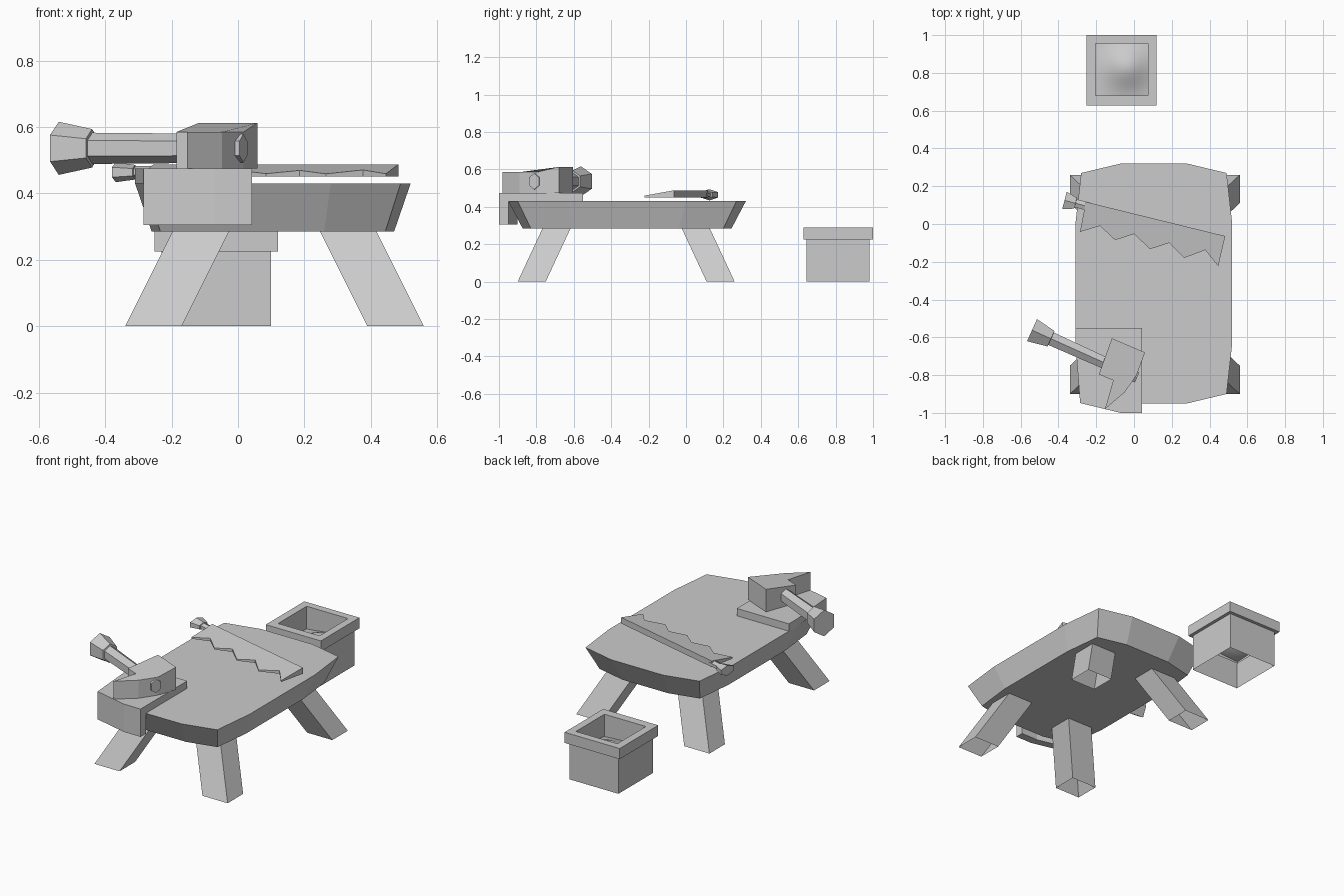
import bpy, bmesh, math
from mathutils import Vector

if "Cube" in bpy.data.objects:
    bpy.data.objects.remove(bpy.data.objects["Cube"])


def loft(name, rings, cap_start=True, cap_end=True):
    """Skin a list of equal-length point loops into one mesh object."""
    bm = bmesh.new()
    loops = [[bm.verts.new(p) for p in ring] for ring in rings]
    n = len(rings[0])
    for a, b in zip(loops, loops[1:]):
        for i in range(n):
            j = (i + 1) % n
            bm.faces.new((a[i], a[j], b[j], b[i]))
    if cap_start:
        bm.faces.new(loops[0][::-1])
    if cap_end:
        bm.faces.new(loops[-1])
    bmesh.ops.recalc_face_normals(bm, faces=bm.faces)
    mesh = bpy.data.meshes.new(name)
    bm.to_mesh(mesh)
    bm.free()
    ob = bpy.data.objects.new(name, mesh)
    bpy.context.collection.objects.link(ob)
    return ob


def at_z(pts, z):
    return [(x, y, z) for x, y in pts]


def rect(x0, x1, y0, y1, z):
    return [(x0, y0, z), (x1, y0, z), (x1, y1, z), (x0, y1, z)]


def hex_rod(name, origin, direction, z, sections):
    """Six-sided horizontal rod; sections are (distance, half width, half height)."""
    d = Vector(direction).normalized()
    side = Vector((-d.y, d.x))
    rings = []
    for t, w, h in sections:
        ring = []
        for k in range(6):
            a = math.radians(60 * k + 30)
            p = Vector(origin) + d * t + side * (w * math.cos(a) / math.cos(math.pi / 6))
            ring.append((p.x, p.y, z + h * math.sin(a)))
        rings.append(ring)
    return loft(name, rings)


# Table top: twelve-sided slab, tapering downwards
CX, CY = 0.105, -0.315
quarter = [(0.415, 0.315), (0.385, 0.585), (0.175, 0.635)]
outline = []
for sx, sy in ((1, 1), (-1, 1), (-1, -1), (1, -1)):
    pts = quarter if sx * sy > 0 else quarter[::-1]
    outline += [(sx * x, sy * y) for x, y in pts]
loft("table_top", [[(CX + x * s, CY + y * s, z) for x, y in outline]
                   for s, z in ((0.88, 0.285), (1, 0.43))])

# Splayed legs, open at the foot
for sx, nx in ((1, "right"), (-1, "left")):
    for sy, ny in ((1, "back"), (-1, "front")):
        rings = []
        for z, ix, ox, iy, oy in ((0, 0.28, 0.45, 0.43, 0.58), (0.3, 0.13, 0.30, 0.29, 0.44)):
            xs = sorted((0.11 + sx * ix, 0.11 + sx * ox))
            ys = sorted((-0.32 + sy * iy, -0.32 + sy * oy))
            rings.append(rect(*xs, *ys, z))
        loft(f"{ny}_{nx}_leg", rings, cap_start=False)

# Work plate on the front left corner, with a lip hanging over the edge
plate = [(-0.31, -0.55), (0.042, -0.55), (0.042, -1.0), (-0.07, -1.0), (-0.285, -0.948), (-0.31, -0.63)]
loft("plate", [at_z(plate, 0.43), at_z(plate, 0.475)])
lip = [(0.042, -1.0), (0.042, -0.95), (-0.07, -0.95), (-0.285, -0.90), (-0.285, -0.948), (-0.07, -1.0)]
loft("plate_lip", [at_z(lip, 0.305), at_z(lip, 0.474)])

# Hammer: wedge head with a six-sided handle running through it
head = [(-0.117, -0.605), (0.058, -0.68), (0.016, -0.796), (-0.048, -0.89),
        (-0.154, -0.98), (-0.11, -0.828), (-0.186, -0.796)]
head_top = [(x, y, 0.613 if i < 2 else 0.585) for i, (x, y) in enumerate(head)]
loft("hammer_head", [at_z(head, 0.475), head_top])
hex_rod("hammer_handle", (-0.54, -0.562), (0.91, -0.41), 0.536,
        [(0, 0.064, 0.08), (0.11, 0.045, 0.058), (0.111, 0.036, 0.047), (0.61, 0.029, 0.043)])

# Saw: toothed blade, thinner at the teeth
teeth = [(0.446, -0.223), (0.377, -0.138), (0.265, -0.18), (0.186, -0.10), (0.085, -0.133),
         (0.0, -0.053), (-0.1, -0.085), (-0.18, -0.01), (-0.286, -0.042)]
blade = [(-0.255, 0.117), (0.483, -0.064)] + teeth


def blade_z(x, y):
    dist = (0.117 - y) - (x + 0.255) * 0.245
    return 0.488 - 0.17 * max(dist, 0)


loft("saw_blade", [at_z(blade, 0.451), [(x, y, blade_z(x, y)) for x, y in blade]])
hex_rod("saw_handle", (-0.368, 0.125), (0.97, -0.25), 0.464,
        [(0, 0.047, 0.03), (0.06, 0.03, 0.022), (0.061, 0.022, 0.018), (0.14, 0.022, 0.018)])

# Bucket: open-bottomed square body, thick rim and inner wall
body = (-0.23, 0.10, 0.645, 0.98)
rim = (-0.252, 0.12, 0.628, 1.0)
hole = (-0.205, 0.075, 0.68, 0.955)
loft("bucket", [rect(*body, 0), rect(*body, 0.225), rect(*rim, 0.225), rect(*rim, 0.29),
                rect(*hole, 0.29), rect(*hole, 0.14)], False, False)

# Bucket filling: smooth mound
N = 16
bm = bmesh.new()
bmesh.ops.create_grid(bm, x_segments=N, y_segments=N, size=1)
for v in bm.verts:
    u, w = v.co.x, v.co.y
    mound = math.exp(-((u - 0.2) ** 2 + (w - 0.1) ** 2) * 1.5)
    v.co = (-0.065 + u * 0.14, 0.8175 + w * 0.1375, 0.15 + 0.06 * mound)
mesh = bpy.data.meshes.new("bucket_filling")
bm.to_mesh(mesh)
bm.free()
for p in mesh.polygons:
    p.use_smooth = True
bpy.context.collection.objects.link(bpy.data.objects.new("bucket_filling", mesh))
